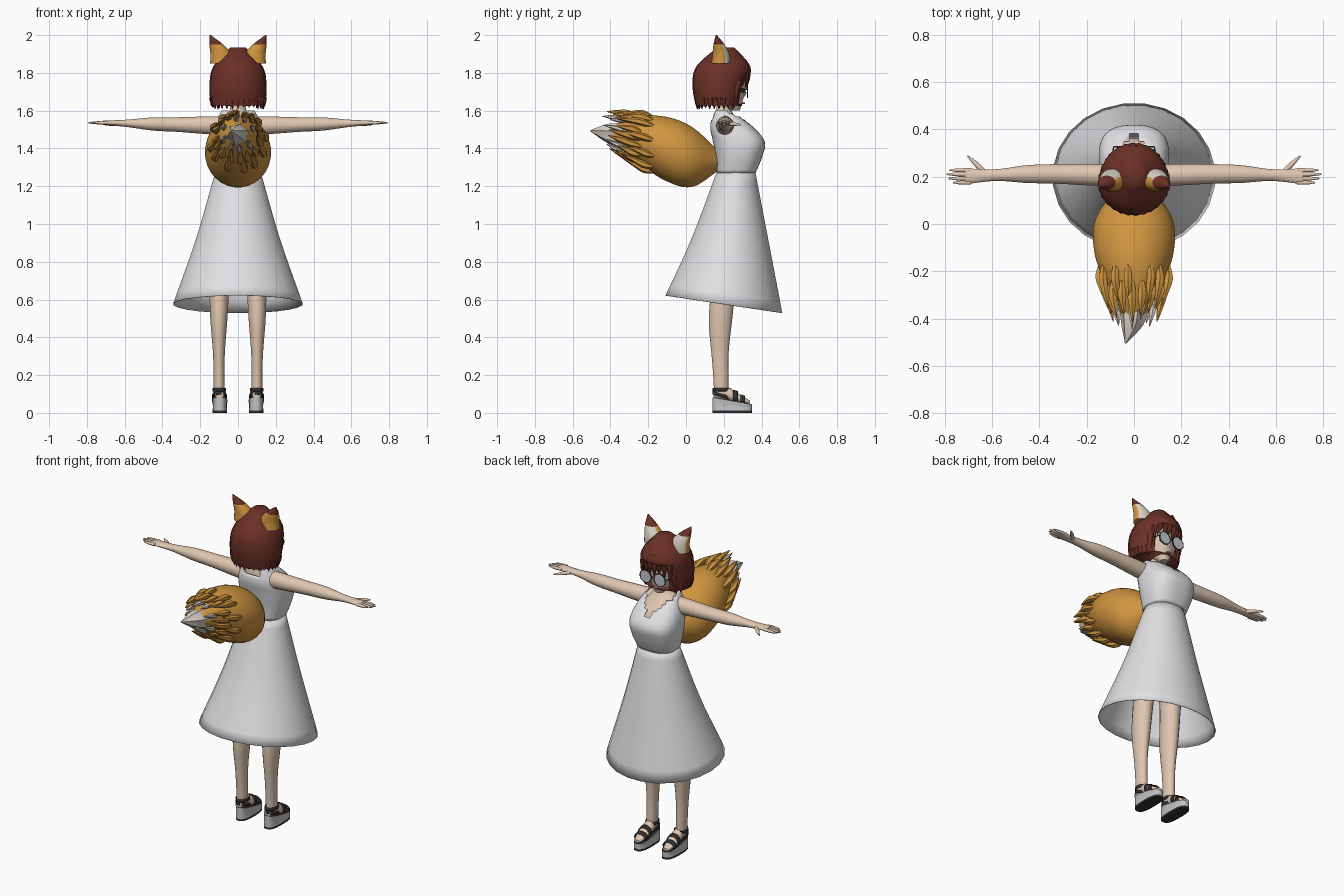
import bpy, bmesh, math, random
from mathutils import Vector

if "Cube" in bpy.data.objects:
    bpy.data.objects.remove(bpy.data.objects["Cube"], do_unlink=True)
random.seed(4)


def material(name, *rgb):
    mat = bpy.data.materials.new(name)
    mat.use_nodes = True
    mat.diffuse_color = (*rgb, 1)
    shader = next(node for node in mat.node_tree.nodes if node.type == 'BSDF_PRINCIPLED')
    shader.inputs["Base Color"].default_value = (*rgb, 1)
    return mat


skin = material("skin", .74, .57, .44)
white = material("white cloth", .75, .75, .77)
brown = material("brown hair", .15, .03, .02)
orange = material("orange fur", .63, .3, .05)
pale = material("pale fur", .68, .62, .55)
black = material("black leather", .03, .03, .03)
grey = material("grey sole", .55, .55, .56)
glass = material("lens glass", .55, .6, .66)
lips = material("lips", .55, .22, .18)

# The two directions that span a cross-section square to each axis
SECTIONS = {'x': (Vector((0, 1, 0)), Vector((0, 0, 1))),
            'y': (Vector((1, 0, 0)), Vector((0, 0, 1))),
            'z': (Vector((1, 0, 0)), Vector((0, 1, 0)))}


def along(values, t):
    """Smooth curve through evenly spaced values; a plain number stays constant."""
    if not isinstance(values, list):
        return values
    place = t * (len(values) - 1)
    i = min(int(place), len(values) - 2)
    f = place - i
    b, c = values[i], values[i + 1]
    a = values[i - 1] if i else 2 * b - c
    d = values[i + 2] if i + 2 < len(values) else 2 * c - b
    return b + f / 2 * (c - a + f * (2 * a - 5 * b + 4 * c - d + f * (3 * (b - c) + d - a)))


def loft(name, mats, axis='z', x=0, y=0, z=0, wide=0, deep=None, tilt=0, steps=12, sides=20,
         square=2, ripple=0, caps=True, keep=None, rule=None, mirror=False, thick=0):
    """Skin a row of rounded cross-sections whose place and size vary along the part."""
    across, up = SECTIONS[axis]
    bm = bmesh.new()
    rings = []
    for step in range(steps + 1):
        t = step / steps
        centre = Vector((along(x, t), along(y, t), along(z, t)))
        width = along(wide, t)
        depth = width if deep is None else along(deep, t)
        ring = []
        for k in range(sides):
            turn = math.tau * (k + .5) / sides
            c, s = math.cos(turn), math.sin(turn)
            size = 1 + ripple * (-1) ** k
            co = across * width * size * math.copysign(abs(c) ** (2 / square), c)
            co += up * depth * size * math.copysign(abs(s) ** (2 / square), s)
            co.z += along(tilt, t) * co.y
            ring.append(bm.verts.new(centre + co))
        rings.append(ring)
    for low, high in zip(rings, rings[1:]):
        for k in range(sides):
            bm.faces.new((low[k - 1], low[k], high[k], high[k - 1]))
    if caps:
        bm.faces.new(rings[0])
        bm.faces.new(rings[-1])
    bmesh.ops.recalc_face_normals(bm, faces=bm.faces)
    if keep:
        unwanted = [f for f in bm.faces if not keep(f.calc_center_median())]
        bmesh.ops.delete(bm, geom=unwanted, context='FACES')
    if rule:
        for face in bm.faces:
            face.material_index = rule(face.calc_center_median(), face.normal)
    mesh = bpy.data.meshes.new(name)
    bm.to_mesh(mesh)
    bm.free()
    for mat in mats if isinstance(mats, list) else [mats]:
        mesh.materials.append(mat)
    for polygon in mesh.polygons:
        polygon.use_smooth = True
    mesh.set_sharp_from_angle(angle=math.radians(50))
    part = bpy.data.objects.new(name, mesh)
    bpy.context.scene.collection.objects.link(part)
    if thick:
        solid = part.modifiers.new("thickness", 'SOLIDIFY')
        solid.thickness = thick
        solid.offset = 0
    if mirror:
        part.modifiers.new("mirror", 'MIRROR')


def dress_neckline(c):
    """Leave a V at the front and a gap between the shoulder straps."""
    between_straps = c.z > 1.55 and abs(c.x) < .05
    front_v = c.y > .22 and abs(c.x) < c.z - 1.49
    return not (between_straps or front_v)


# Dress: flared skirt with a slanting hem, and a sleeveless bodice
loft("skirt", white, y=[.2, .235, .265], z=[.575, 1.28], wide=[.343, .22, .118],
     deep=[.31, .2, .1], tilt=[-.15, -.04, 0], sides=24, caps=False, thick=.004)
loft("bodice", white, y=[.266, .28, .28, .24, .2], z=[1.27, 1.6],
     wide=[.118, .14, .147, .13, .085], deep=[.1, .12, .135, .11, .05],
     steps=20, sides=40, square=2.6, caps=False, thick=.004, keep=dress_neckline)

# Chest, neck, head and face
loft("chest_and_neck", skin, y=[.265, .25, .22, .2, .2], z=[1.42, 1.66],
     wide=[.12, .12, .1, .045, .04], deep=[.1, .1, .07, .04, .04], sides=24)
loft("head", skin, y=[.255, .21, .2, .2], z=[1.6, 1.87],
     wide=[.025, .09, .11, .08], deep=[.03, .1, .11, .08], sides=24)
loft("nose", skin, y=[.3, .31, .3], z=[1.715, 1.67], wide=[.004, .01, .006], sides=10)
loft("mouth", lips, axis='y', y=[.29, .312], z=1.638, wide=[.02, .012], deep=.004, steps=2)
loft("eye", black, axis='y', x=.045, y=[.28, .314], z=1.708, wide=.013, deep=.011,
     steps=2, mirror=True)

# Bobbed hair: rippled shell open at the face, ragged ends and fringe
loft("hair", brown, y=[.175, .178, .197, .21], z=[1.63, 1.93], wide=[.14, .146, .127, .04],
     deep=[.12, .138, .139, .045], steps=18, sides=56, ripple=.012, thick=.008,
     keep=lambda c: not (c.y > .2 and abs(c.x) < .085 and c.z < 1.79))
for i in range(28):
    turn = math.tau * i / 28
    side, back = .14 * math.cos(turn), .175 + .115 * math.sin(turn)
    if back < .2 or abs(side) > .09:
        loft("hair_end", brown, x=[side, side * .96], y=back,
             z=[1.67, random.uniform(1.605, 1.62)], wide=[.015, .012, .002], steps=5, sides=6)
for i in range(8):
    side = .026 * (i - 3.5)
    front = .332 - 5 * side ** 2
    loft("fringe_lock", brown, x=[side * .7, side, side * 1.1 + .008],
         y=[front - .005, front, front - .012], z=[1.85, 1.73 - .015 * (i % 2)],
         wide=[.012, .018, .002], deep=[.006, .01, .002], steps=8, sides=8)
loft("side_lock", brown, x=[.095, .104, .098], y=[.272, .255], z=[1.8, 1.615],
     wide=[.014, .017, .002], deep=[.02, .02, .002], sides=8, mirror=True)

# Fox ears: orange behind, pale inside, brown at the tip
loft("ear", [orange, pale, brown], x=[.09, .09, .115, .147], y=[.185, .185, .175, .16],
     z=[1.85, 2], wide=[.058, .057, .037, .003], deep=[.05, .045, .03, .003], mirror=True,
     rule=lambda c, normal: 2 if c.z > 1.955 else int(normal.y > .45))

# Round glasses
loft("lens", glass, axis='y', x=.048, y=[.323, .328], z=1.706, wide=.037, steps=1,
     sides=24, mirror=True)
loft("lens_rim", black, axis='y', x=.048, y=[.323, .329], z=1.706, wide=.038, steps=1,
     sides=24, caps=False, thick=.004, mirror=True)
loft("glasses_bridge", black, axis='x', x=[-.011, .011], y=.326, z=1.712, wide=.003, sides=6)
loft("glasses_arm", black, axis='y', x=[.11, .086], y=[.2, .325], z=1.712, wide=.003,
     sides=6, mirror=True)

# Arms held straight out, with open hands
loft("arm", skin, axis='x', x=[.06, .715], y=[.205, .212, .202], z=[1.52, 1.536],
     wide=[.047, .046, .042, .038, .025, .034], deep=[.052, .046, .039, .035, .02, .011],
     steps=24, mirror=True)
for i, reach in enumerate((.765, .785, .792, .78)):
    loft("finger", skin, axis='x', x=[.69, reach], y=.175 + .0175 * i, z=1.536,
         wide=[.009, .009, .008, .003], sides=8, mirror=True)
loft("thumb", skin, axis='x', x=[.625, .705], y=[.21, .25, .288], z=[1.532, 1.526],
     wide=[.016, .016, .004], deep=[.012, .01, .004], sides=10, mirror=True)

# Legs and feet
loft("leg", skin, x=[.08, .1, .1], y=[.22, .205, .18, .187], z=[1.1, .1],
     wide=[.07, .07, .055, .046, .031, .029], deep=[.08, .08, .065, .063, .045, .038],
     steps=24, mirror=True)
loft("foot", skin, axis='y', x=.098, y=[.145, .34], z=[.095, .105, .078, .056],
     wide=[.022, .031, .035, .02], deep=[.02, .037, .025, .008], mirror=True)

# Wedge sandals with dark soles and straps
loft("outsole", black, x=.096, y=.245, z=[0, .012], wide=.039, deep=.105, square=2.8,
     steps=1, sides=24, mirror=True)
loft("wedge", [grey, black], x=.096, y=.244, z=[.012, .064], wide=[.039, .037, .04],
     deep=.105, tilt=[0, -.18], square=2.8, steps=6, sides=24, mirror=True,
     rule=lambda c, normal: int(normal.z > .8))
for front, height, size in ((.3, .068, .025), (.262, .084, .033)):
    loft("foot_strap", black, axis='y', x=.098, y=[front - .012, front + .012],
         z=[height + .004, height - .004], wide=.038, deep=size, steps=2, caps=False,
         thick=.004, mirror=True)
for height, slope in ((.122, 0), (.092, -.3)):
    loft("ankle_strap", black, x=.099, y=.188, z=[height - .009, height + .009], wide=.034,
         deep=.045, tilt=slope, ripple=.03, steps=1, caps=False, thick=.004, mirror=True)

# Bushy tail, pale pointed tip and loose tufts
tail_y, tail_z = [.175, -.4], [1.335, 1.355, 1.4, 1.447, 1.48]
tail_radius = [.05, .16, .17, .12, .04]
loft("tail", orange, axis='y', y=tail_y, z=tail_z, wide=tail_radius, steps=24, sides=28)
loft("tail_tip", pale, axis='y', x=[0, -.006, -.035], y=[-.34, -.505], z=[1.468, 1.493],
     wide=[.06, .045, .003], sides=12, ripple=.1)


def tufts(mat, count, t, length, size):
    """A ring of pointed locks lying back along the tail from one place on it."""
    y, z, radius = along(tail_y, t), along(tail_z, t), along(tail_radius, t)
    for i in range(count):
        turn = math.tau * (i + random.random() / 2) / count
        out = [radius * spread for spread in (.93, .96, .88, .78)]
        reach = length * random.uniform(.8, 1.2)
        loft("tail_tuft", mat, axis='y', x=[r * math.cos(turn) for r in out],
             y=[y, y - reach], z=[z + r * math.sin(turn) + reach * .1 * k
                                  for k, r in enumerate(out)],
             wide=[size / 2, size, size * .7, size / 10], steps=8, sides=6)


tufts(orange, 12, .6, .16, .02)
tufts(orange, 16, .72, .15, .02)
tufts(pale, 8, .85, .11, .015)
